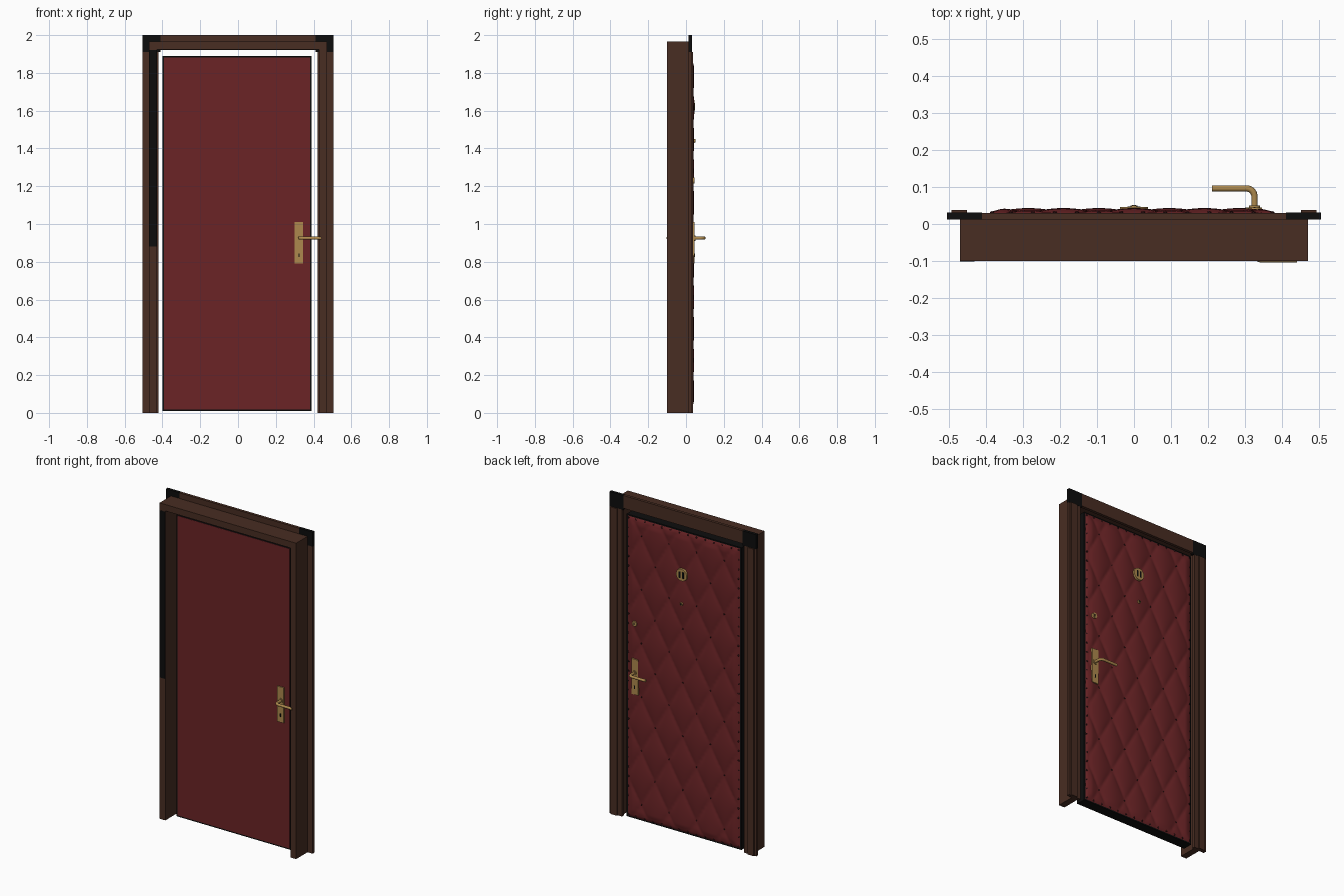
import bpy, bmesh, math
from mathutils import Matrix, Vector

if "Cube" in bpy.data.objects:
    bpy.data.objects.remove(bpy.data.objects["Cube"])


def material(name, rgb):
    m = bpy.data.materials.new(name)
    m.diffuse_color = (*rgb, 1)
    m.use_nodes = True
    m.node_tree.nodes["Principled BSDF"].inputs["Base Color"].default_value = m.diffuse_color
    return m


BROWN = material("brown_wood", (0.065, 0.026, 0.016))
RED = material("red_leather", (0.145, 0.017, 0.019))
DARK_RED = material("dark_red_studs", (0.03, 0.006, 0.007))
BLACK = material("black", (0.004, 0.004, 0.004))
GOLD = material("brass", (0.42, 0.25, 0.075))


def finish(name, bm, mat, smooth=False):
    bmesh.ops.recalc_face_normals(bm, faces=bm.faces)
    me = bpy.data.meshes.new(name)
    bm.to_mesh(me)
    bm.free()
    me.materials.append(mat)
    ob = bpy.data.objects.new(name, me)
    bpy.context.collection.objects.link(ob)
    if smooth:
        bpy.context.view_layer.objects.active = ob
        ob.select_set(True)
        bpy.ops.object.shade_smooth_by_angle(angle=math.radians(40))
        ob.select_set(False)
    return ob


def box(name, x, y, z, mat):
    bm = bmesh.new()
    size = [b - a for a, b in (x, y, z)]
    mid = [(a + b) / 2 for a, b in (x, y, z)]
    bmesh.ops.create_cube(bm, size=1, matrix=Matrix.Translation(mid) @ Matrix.Diagonal((*size, 1)))
    return finish(name, bm, mat)


def disc(name, x, z, y0, y1, r, mat, r2=None, sides=24):
    """Round part with its axis along y; r2 is the radius at y1."""
    bm = bmesh.new()
    rot = Matrix.Rotation(-math.pi / 2, 4, 'X')
    bmesh.ops.create_cone(bm, cap_ends=True, segments=sides, radius1=r, radius2=r if r2 is None else r2,
                          depth=y1 - y0, matrix=Matrix.Translation((x, (y0 + y1) / 2, z)) @ rot)
    return finish(name, bm, mat, True)


def studs(name, points, r, mat):
    bm = bmesh.new()
    for p in points:
        bmesh.ops.create_uvsphere(bm, u_segments=8, v_segments=6, radius=r,
                                  matrix=Matrix.Translation(p) @ Matrix.Diagonal((1, 0.6, 1, 1)))
    return finish(name, bm, mat, True)


# Frame and back trim, both sides
for s, side in ((-1, "left"), (1, "right")):
    def span(a, b):
        return tuple(sorted((s * a, s * b)))
    box(side + "_jamb", span(0.43, 0.47), (-0.1, 0.012), (0, 1.925), BROWN)
    box(side + "_trim", span(0.42, 0.505), (0.012, 0.03), (0, 1.91), BROWN)
    box(side + "_trim_band", span(0.45, 0.492), (0.03, 0.038), (0, 1.91), BROWN)
    box(side + "_trim_corner", span(0.41, 0.505), (0.012, 0.031), (1.91, 2.0), BLACK)
box("header", (-0.47, 0.47), (-0.1, 0.012), (1.925, 1.965), BROWN)
box("header_trim", (-0.41, 0.41), (0.012, 0.03), (1.92, 2.0), BROWN)
box("left_jamb_dark_face", (-0.47, -0.43), (-0.101, -0.1), (0.88, 1.92), BLACK)

# Door leaf: black core with a flat red front
box("door_core", (-0.4, 0.39), (-0.035, 0.027), (0.01, 1.89), BLACK)
X0, X1, Z0, Z1 = -0.392, 0.382, 0.018, 1.882
box("door_front_panel", (X0, X1), (-0.037, -0.035), (Z0, Z1), RED)

# Quilted red back
W, H, ZC = 0.19, 0.334, 1.28


def quilt_y(x, z):
    u, v = x / W + (z - ZC) / H, x / W - (z - ZC) / H
    puff = math.sqrt(abs(math.sin(math.pi * u) * math.sin(math.pi * v)))
    edge = min(x - X0, X1 - x, z - Z0, Z1 - z)
    fade = max(0, min(1, edge / 0.04))
    return 0.027 + 0.004 * min(1, max(0, edge) / 0.008) + 0.012 * puff * fade


bm = bmesh.new()
bmesh.ops.create_grid(bm, x_segments=90, y_segments=190, size=0.5)
for vert in bm.verts:
    x = X0 + (vert.co.x + 0.5) * (X1 - X0)
    z = Z0 + (vert.co.y + 0.5) * (Z1 - Z0)
    vert.co = Vector((x, quilt_y(x, z), z))
quilt = finish("quilted_back", bm, RED, True)
if quilt.data.polygons[0].normal.y < 0:
    quilt.data.flip_normals()

# Buttons at the quilt crossings and studs round the border
buttons = []
for i in range(-3, 4):
    for j in range(-8, 4):
        z = ZC + j * H / 2
        if (i + j) % 2 == 0 and 0.05 < z < 1.85:
            buttons.append((i * W / 2, 0.031, z))
studs("quilt_buttons", buttons, 0.005, DARK_RED)
border = []
for k in range(32):
    z = Z0 + 0.01 + k * (Z1 - Z0 - 0.02) / 31
    border += [(X0 + 0.009, 0.031, z), (X1 - 0.009, 0.031, z)]
for k in range(1, 13):
    x = X0 + k * (X1 - X0) / 13
    border += [(x, 0.031, Z0 + 0.009), (x, 0.031, Z1 - 0.009)]
studs("border_studs", border, 0.006, DARK_RED)

# Handles: s = 1 on the back (lever to -x), s = -1 on the front (lever to +x)
for s, side in ((1, "back"), (-1, "front")):
    face = 0.038 if s == 1 else 0.037
    ys = lambda a, b: tuple(sorted((s * a, s * b)))
    box(side + "_handle_plate", (0.3, 0.345), ys(face - 0.008, face + 0.007), (0.79, 1.01), GOLD)
    disc(side + "_handle_collar", 0.325, 0.925, *ys(face, face + 0.012), 0.015, GOLD)
    box(side + "_keyhole_slot", (0.319, 0.326), ys(face, face + 0.0085), (0.825, 0.845), BLACK)
    cx, reach, bend = 0.325, 0.096, 0.022
    pts = [(cx, s * face)]
    for k in range(9):
        a = math.pi / 2 * k / 8
        pts.append((cx - s * bend * (1 - math.cos(a)), s * (reach - bend + bend * math.sin(a))))
    pts.append((cx - s * 0.115, s * reach))
    cu = bpy.data.curves.new(side + "_lever", 'CURVE')
    cu.dimensions = '3D'
    cu.bevel_depth = 0.0085
    cu.bevel_resolution = 3
    cu.use_fill_caps = True
    sp = cu.splines.new('POLY')
    sp.points.add(len(pts) - 1)
    for p, (x, y) in zip(sp.points, pts):
        p.co = (x, y, 0.925, 1)
    sp.use_smooth = True
    cu.materials.append(GOLD)
    ob = bpy.data.objects.new(side + "_lever", cu)
    bpy.context.collection.objects.link(ob)
    bpy.context.view_layer.objects.active = ob
    ob.select_set(True)
    bpy.ops.object.convert(target='MESH')
    bpy.ops.object.select_all(action='DESELECT')

# Upper lock, peephole and round plaque on the back
disc("upper_lock", 0.325, 1.23, 0.028, 0.045, 0.019, GOLD, 0.016)
box("upper_lock_slot", (0.322, 0.328), (0.04, 0.046), (1.222, 1.238), BLACK)
disc("peephole", 0, 1.44, 0.028, 0.05, 0.014, GOLD, 0.009)
disc("peephole_lens", 0, 1.44, 0.045, 0.0508, 0.005, BLACK)
disc("plaque", 0, 1.62, 0.03, 0.046, 0.04, GOLD, 0.037, 32)
for x in (-0.011, 0.011):
    box("plaque_bar", (x - 0.006, x + 0.006), (0.042, 0.047), (1.6, 1.64), BLACK)
